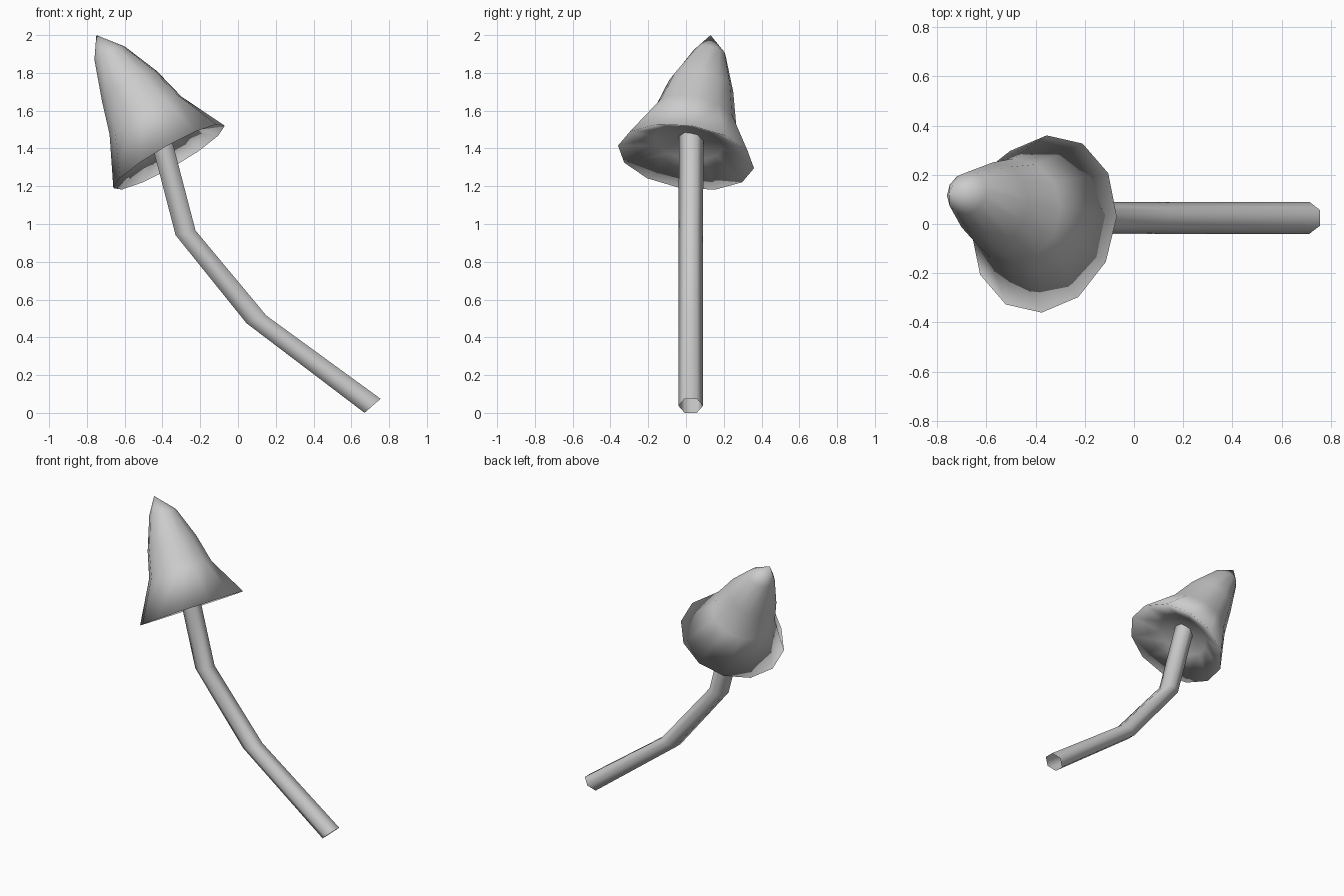
import bpy, bmesh, math
from mathutils import Vector

cube = bpy.data.objects.get("Cube")
if cube:
    bpy.data.objects.remove(cube, do_unlink=True)

grey = bpy.data.materials.new("plain grey")
grey.use_nodes = True
colour = (0.6, 0.6, 0.6, 1)
grey.diffuse_color = colour
grey.node_tree.nodes["Principled BSDF"].inputs["Base Color"].default_value = colour


def ring(bm, centre, u, v, sides):
    """Loop of vertices on the ellipse spanned by two half axes."""
    c, u, v = Vector(centre), Vector(u), Vector(v)
    angles = [math.tau * i / sides for i in range(sides)]
    return [bm.verts.new(c + u * math.cos(a) + v * math.sin(a)) for a in angles]


def bridge(bm, a, b):
    n = len(a)
    for i in range(n):
        j = (i + 1) % n
        bm.faces.new((a[i], a[j], b[j], b[i]))


def fan(bm, loop, tip):
    top = bm.verts.new(tip)
    for i, vert in enumerate(loop):
        bm.faces.new((vert, loop[(i + 1) % len(loop)], top))


def finish(bm, name):
    mesh = bpy.data.meshes.new(name)
    bm.to_mesh(mesh)
    bm.free()
    mesh.materials.append(grey)
    mesh.shade_smooth()
    obj = bpy.data.objects.new(name, mesh)
    bpy.context.collection.objects.link(obj)


# Cap: leaning bell from the hollow underside, round the thin rim, to the tip
cap_rings = [
    ((-.41, .015, 1.43), (.15, .015, .085), (.005, .18, -.03)),   # underside
    ((-.365, 0, 1.355), (.295, .03, .165), (.01, .36, -.06)),     # rim
    ((-.49, .053, 1.575), (.19, .01, .1), (0, .213, -.05)),
    ((-.575, .08, 1.73), (.145, .01, .08), (0, .17, -.03)),
    ((-.68, .125, 1.905), (.08, .01, .035), (0, .085, -.015)),
]
bm = bmesh.new()
loops = [ring(bm, *r, 12) for r in cap_rings]
for a, b in zip(loops, loops[1:]):
    bridge(bm, a, b)
fan(bm, loops[-1], (-.75, .13, 2))
fan(bm, loops[0][::-1], (-.42, .02, 1.46))
finish(bm, "cap")

# Stem: open six-sided tube with two mitred bends
stem_rings = [
    ((.7125, .025, .0375), (.049, 0, .043)),
    ((.0975, .025, .495), (.061, 0, .023)),
    ((-.2775, .025, .953), (.061, 0, .014)),
    ((-.415, .028, 1.48), (.06, 0, .017)),
]
bm = bmesh.new()
loops = [ring(bm, c, (0, .065, 0), u, 6) for c, u in stem_rings]
for a, b in zip(loops, loops[1:]):
    bridge(bm, b, a)
finish(bm, "stem")
